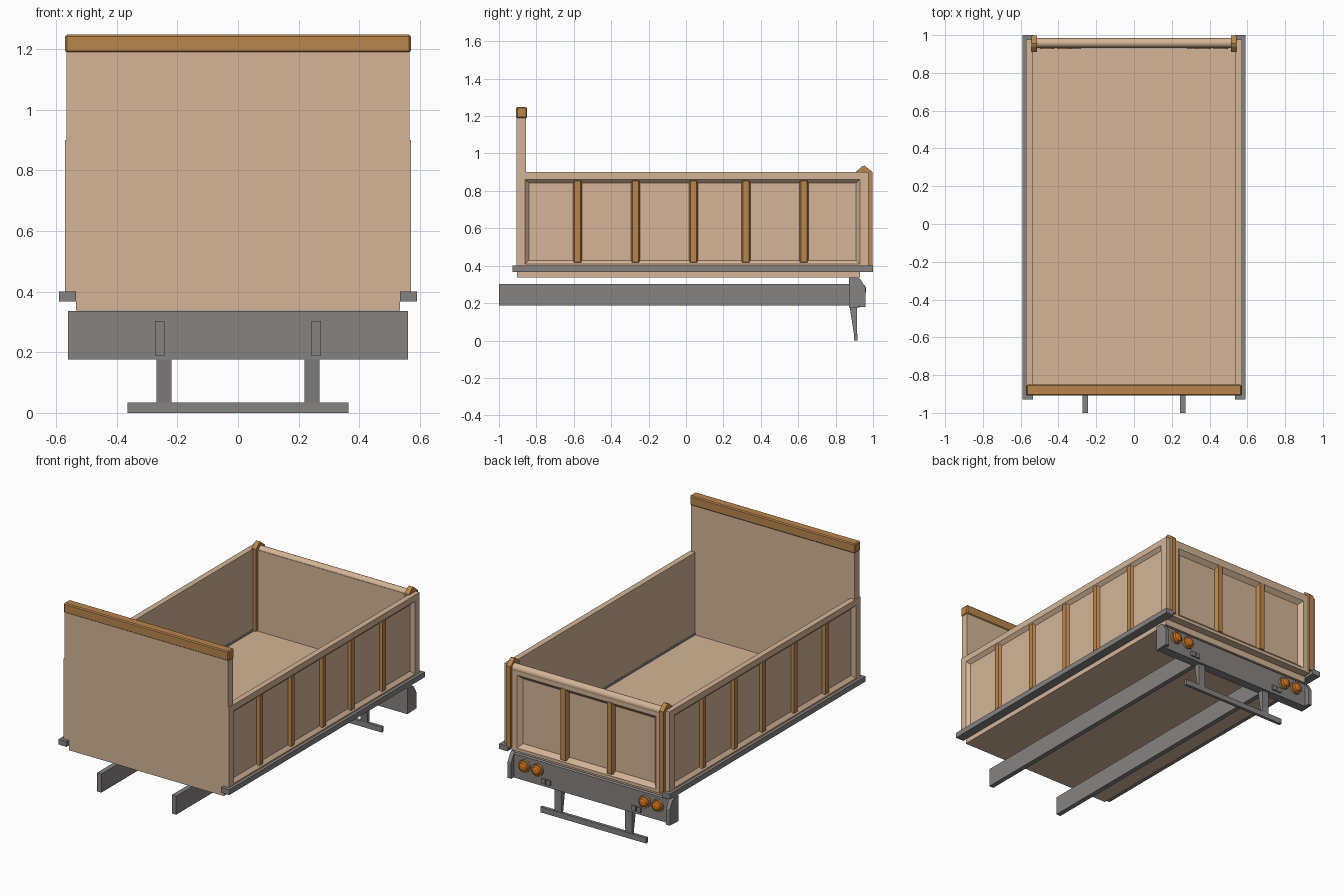
import bpy, bmesh, math
from mathutils import Matrix

if "Cube" in bpy.data.objects:
    bpy.data.objects.remove(bpy.data.objects["Cube"])


def material(name, rgb):
    m = bpy.data.materials.new(name)
    m.diffuse_color = (*rgb, 1)
    m.use_nodes = True
    m.node_tree.nodes["Principled BSDF"].inputs["Base Color"].default_value = m.diffuse_color
    return m


TAN = material("tan_paint", (0.66, 0.46, 0.31))
BROWN = material("brown_trim", (0.49, 0.235, 0.075))
GREY = material("grey_steel", (0.24, 0.23, 0.225))
LAMP = material("orange_lamp", (0.65, 0.17, 0.01))


def make(name, verts, faces, mat):
    me = bpy.data.meshes.new(name)
    me.from_pydata(verts, [], faces)
    bm = bmesh.new()
    bm.from_mesh(me)
    bmesh.ops.recalc_face_normals(bm, faces=bm.faces)
    bm.to_mesh(me)
    bm.free()
    me.materials.append(mat)
    ob = bpy.data.objects.new(name, me)
    bpy.context.collection.objects.link(ob)
    return ob


def bevel(ob, width, segments=1):
    b = ob.modifiers.new("bevel", "BEVEL")
    b.width, b.segments = width, segments
    return ob


def loft(name, rings, mat):
    """Skin a list of equal-length closed rings and cap both ends."""
    n = len(rings[0])
    verts = [v for r in rings for v in r]
    faces = [(k * n + i, k * n + (i + 1) % n, (k + 1) * n + (i + 1) % n, (k + 1) * n + i)
             for k in range(len(rings) - 1) for i in range(n)]
    last = (len(rings) - 1) * n
    faces += [tuple(range(n))[::-1], tuple(range(last, last + n))]
    return make(name, verts, faces, mat)


def box(name, x, y, z, mat):
    ring = lambda h: [(x[0], y[0], h), (x[1], y[0], h), (x[1], y[1], h), (x[0], y[1], h)]
    return loft(name, [ring(z[0]), ring(z[1])], mat)


def prism_x(name, profile, x, mat):
    return loft(name, [[(h, a, b) for a, b in profile] for h in x], mat)


def stack(name, rects, place, mat):
    """Loft rectangles (a0, a1, z0, z1, depth); place() maps them into space."""
    rings = [[place(a, z, d) for a, z in ((a0, z0), (a1, z0), (a1, z1), (a0, z1))]
             for a0, a1, z0, z1, d in rects]
    return loft(name, rings, mat)


def panel(name, a, z, d, opening, slope, depth, place):
    """Wall with a framed recess that has sloping edges."""
    a0, a1, z0, z1 = opening
    stack(name, [(*a, *z, d[0]), (*a, *z, d[1]), (a0, a1, z0, z1, d[1]),
                 (a0 + slope, a1 - slope, z0 + slope, z1 - slope, d[1] - depth)], place, TAN)


def rib(name, c, z, d, place):
    """Stiffener with tapered sides and ends."""
    stack(name, [(c - .025, c + .025, *z, d[0]),
                 (c - .016, c + .016, z[0] + .01, z[1] - .005, d[1])], place, BROWN)


def cylinder(name, r, length, axis, loc, mat, r2=None, seg=20):
    me = bpy.data.meshes.new(name)
    bm = bmesh.new()
    rot = Matrix.Rotation(math.pi / 2, 4, "Y") if axis == "X" else Matrix.Rotation(-math.pi / 2, 4, "X")
    bmesh.ops.create_cone(bm, cap_ends=True, segments=seg, radius1=r, radius2=r if r2 is None else r2,
                          depth=length, matrix=Matrix.Translation(loc) @ rot)
    for f in bm.faces:
        f.smooth = len(f.verts) == 4
    bm.to_mesh(me)
    bm.free()
    me.materials.append(mat)
    ob = bpy.data.objects.new(name, me)
    bpy.context.collection.objects.link(ob)


# Floor and tall front wall with its cap
box("floor", (-.535, .535), (-.904, .93), (.337, .385), TAN)
box("headboard", (-.565, .565), (-.905, -.855), (.385, 1.2), TAN)
bevel(box("headboard_cap", (-.57, .57), (-.908, -.85), (1.188, 1.248), BROWN), .006)

for s, side in ((-1, "left"), (1, "right")):
    place = lambda a, z, d, s=s: (s * d, a, z)
    mx = lambda a, b, s=s: tuple(sorted((s * a, s * b)))
    # Side wall, ribs and lower rail
    panel(side + "_side_wall", (-.904, .977), (.385, .9), (.535, .571),
          (-.86, .93, .408, .862), .02, .02, place)
    for i, y in enumerate((-.58, -.27, .04, .32, .63)):
        rib(f"{side}_side_rib_{i + 1}", y, (.41, .858), (.548, .569), place)
    box(side + "_side_rail", mx(.534, .59), (-.928, 1.0), (.367, .4), GREY)
    # Rear corner post with a peaked top
    prism_x(side + "_corner_post", [(.91, .39), (.998, .39), (.998, .9), (.955, .935),
                                    (.94, .93), (.91, .903)], mx(.513, .543), BROWN)
    # Chassis beam
    box(side + "_chassis_beam", mx(.243, .273), (-1.0, .88), (.187, .303), GREY)
    # Bumper end cheek
    prism_x(side + "_bumper_cheek", [(.872, .176), (.96, .18), (.96, .28), (.935, .325),
                                     (.92, .336), (.872, .336)], mx(.535, .56), GREY)
    # Underrun bar leg, tapering downwards
    prism_x(side + "_underrun_leg", [(.875, .18), (.915, .18), (.913, .02), (.9, .02)],
            mx(.22, .268), GREY)
    # Tail lamps
    for i, x in enumerate((.37, .46)):
        cylinder(f"{side}_lamp_ring_{i + 1}", .038, .03, "Y", (s * x, .93, .27), BROWN)
        cylinder(f"{side}_lamp_base_{i + 1}", .031, .012, "Y", (s * x, .95, .27), LAMP, .025)
        cylinder(f"{side}_lamp_lens_{i + 1}", .025, .006, "Y", (s * x, .959, .27), LAMP, .012)
    # Small coupling sockets on the bumper
    for x in (.295, .33):
        box(side + "_socket", mx(x - .014, x + .014), (.92, .94), (.195, .225), GREY)

# Tailgate with recess, ribs and round top bar
back = lambda a, z, d: (a, d, z)
panel("tailgate", (-.525, .525), (.375, .89), (.932, .982), (-.48, .48, .395, .85), .025, .025, back)
for i, x in enumerate((-.16, .16)):
    rib(f"tailgate_rib_{i + 1}", x, (.395, .858), (.955, .984), back)
cylinder("tailgate_top_bar", .025, 1.05, "X", (0, .959, .884), TAN)

# Bumper and underrun bar
prism_x("rear_bumper", [(.872, .176), (.93, .176), (.93, .325), (.918, .336), (.872, .336)],
        (-.545, .545), GREY)
box("underrun_bar", (-.365, .365), (.897, .916), (0, .034), GREY)
